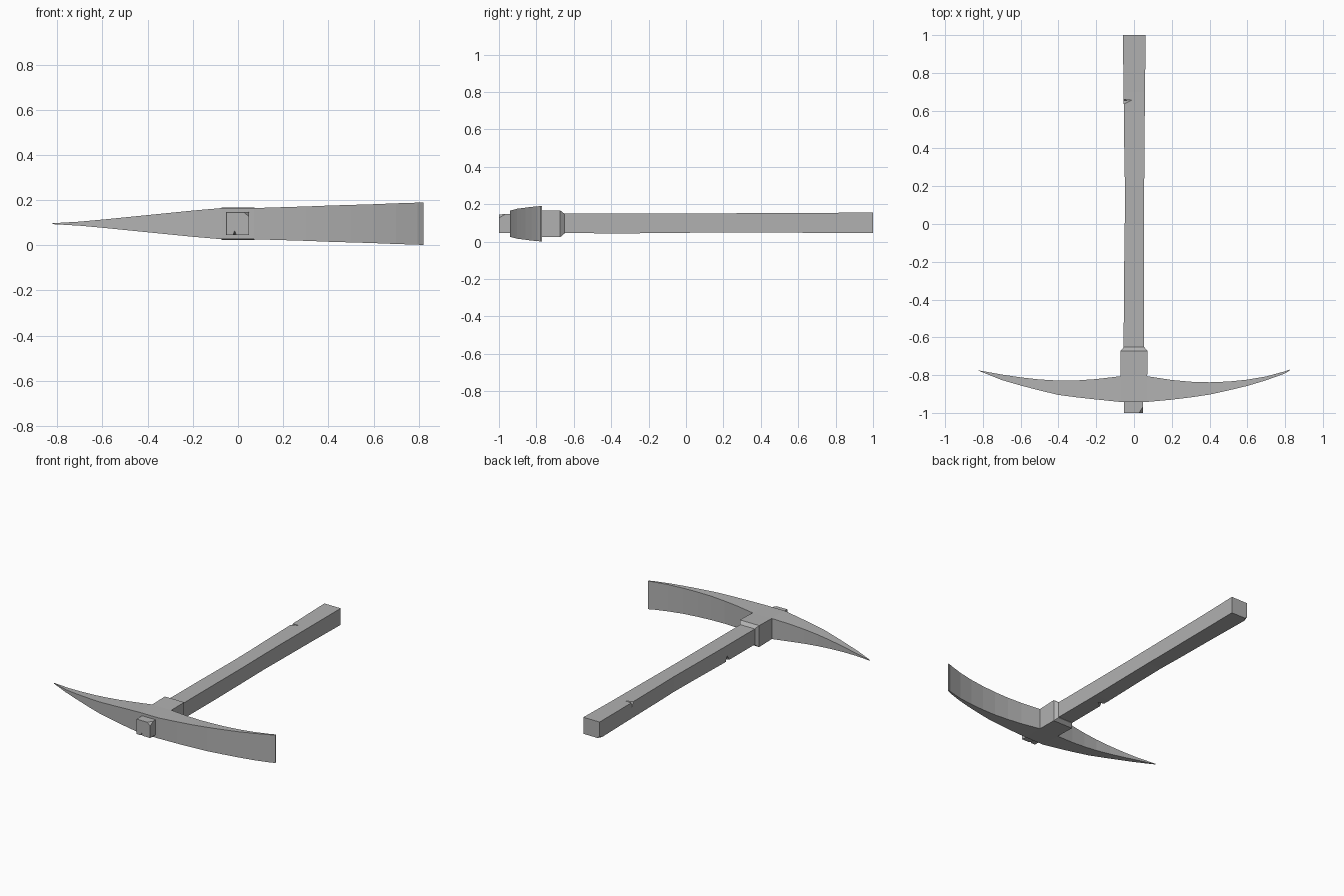
import bpy, bmesh
from mathutils import Vector

CZ = 0.0955  # mid height of the head

grey = bpy.data.materials.new("dark_grey")
grey.diffuse_color = (0.44, 0.44, 0.44, 1)


def finish(bm, name):
    bmesh.ops.recalc_face_normals(bm, faces=bm.faces[:])
    me = bpy.data.meshes.new(name)
    bm.to_mesh(me)
    bm.free()
    me.materials.append(grey)
    ob = bpy.data.objects.new(name, me)
    bpy.context.collection.objects.link(ob)
    return ob


def loft(bm, rings):
    """Skin a list of four-point rings and cap both ends."""
    vs = [[bm.verts.new(p) for p in r] for r in rings]
    for a, b in zip(vs, vs[1:]):
        for i in range(4):
            j = (i + 1) % 4
            bm.faces.new((a[i], a[j], b[j], b[i]))
    bm.faces.new(vs[0])
    bm.faces.new(vs[-1])


# Head: x, front y, back y, half height
stations = [
    (-0.822, -0.777, -0.775, 0.002), (-0.70, -0.826, -0.797, 0.009),
    (-0.60, -0.855, -0.812, 0.018), (-0.50, -0.881, -0.823, 0.028),
    (-0.40, -0.905, -0.829, 0.038), (-0.30, -0.918, -0.828, 0.048),
    (-0.20, -0.929, -0.821, 0.058), (-0.072, -0.942, -0.806, 0.069),
    (0.070, -0.942, -0.806, 0.069), (0.20, -0.930, -0.826, 0.073),
    (0.30, -0.918, -0.835, 0.076), (0.40, -0.903, -0.838, 0.080),
    (0.50, -0.881, -0.834, 0.083), (0.60, -0.857, -0.824, 0.086),
    (0.70, -0.827, -0.807, 0.090), (0.795, -0.793, -0.781, 0.093),
    (0.822, -0.778, -0.771, 0.0945),
]
bm = bmesh.new()
loft(bm, [[(x, f, CZ - h), (x, b, CZ - h), (x, b, CZ + h), (x, f, CZ + h)]
          for x, f, b, h in stations])

# Collar: pull the middle back face out twice, the second step tapering in
bm.normal_update()
face = max((f for f in bm.faces if abs(f.calc_center_median().x) < 0.01),
           key=lambda f: f.calc_center_median().y)
for y, hx, hz in ((-0.673, 0.072, 0.072), (-0.650, 0.053, 0.053)):
    face = bmesh.ops.extrude_discrete_faces(bm, faces=[face])["faces"][0]
    for v in face.verts:
        v.co = Vector((hx if v.co.x > 0 else -hx, y,
                       CZ + (hz if v.co.z > CZ else -hz)))
head = finish(bm, "pick_head")

# Handle: y, left x, right x, bottom z, top z
sections = [
    (-1.0, -0.052, 0.048, 0.046, 0.146), (-0.65, -0.055, 0.053, 0.045, 0.149),
    (-0.30, -0.053, 0.053, 0.044, 0.149), (0.0, -0.049, 0.054, 0.047, 0.149),
    (0.20, -0.048, 0.054, 0.049, 0.151), (0.35, -0.051, 0.055, 0.048, 0.152),
    (0.70, -0.055, 0.058, 0.047, 0.153), (1.0, -0.059, 0.062, 0.045, 0.156),
]
bm = bmesh.new()
loft(bm, [[(l, y, b), (r, y, b), (r, y, t), (l, y, t)]
          for y, l, r, b, t in sections])
handle = finish(bm, "handle")

# Chips and nicks along the handle edges, each cut by a small wedge
nicks = [
    # top left edge near the back
    [(-0.075, 0.662, 0.18), (-0.075, 0.61, 0.18), (0.005, 0.657, 0.170),
     (-0.070, 0.655, 0.115), (-0.040, 0.655, 0.125)],
    # bottom left edge
    [(-0.075, -0.33, 0.02), (-0.075, -0.41, 0.02), (-0.005, -0.36, 0.030),
     (-0.070, -0.36, 0.085), (-0.035, -0.36, 0.072)],
    # bottom of the front end
    [(-0.028, -1.01, 0.035), (0.0, -1.01, 0.035), (-0.015, -1.01, 0.070),
     (-0.015, -0.95, 0.035)],
    # top right corner of the front end
    [(0.009, -1.01, 0.156), (0.058, -1.01, 0.156), (0.058, -0.935, 0.156),
     (0.058, -1.01, 0.112)],
    # bottom left corner of the back end
    [(-0.025, 1.01, 0.035), (-0.07, 1.01, 0.035), (-0.07, 0.94, 0.035),
     (-0.07, 1.01, 0.078)],
]
for pts in nicks:
    bm = bmesh.new()
    bmesh.ops.convex_hull(bm, input=[bm.verts.new(p) for p in pts])
    wedge = finish(bm, "nick_cutter")
    wedge.hide_render = True
    mod = handle.modifiers.new("nick", "BOOLEAN")
    mod.operation = "DIFFERENCE"
    mod.solver = "EXACT"
    mod.object = wedge
    bpy.context.view_layer.objects.active = handle
    bpy.ops.object.modifier_apply(modifier=mod.name)
    bpy.data.objects.remove(wedge)
